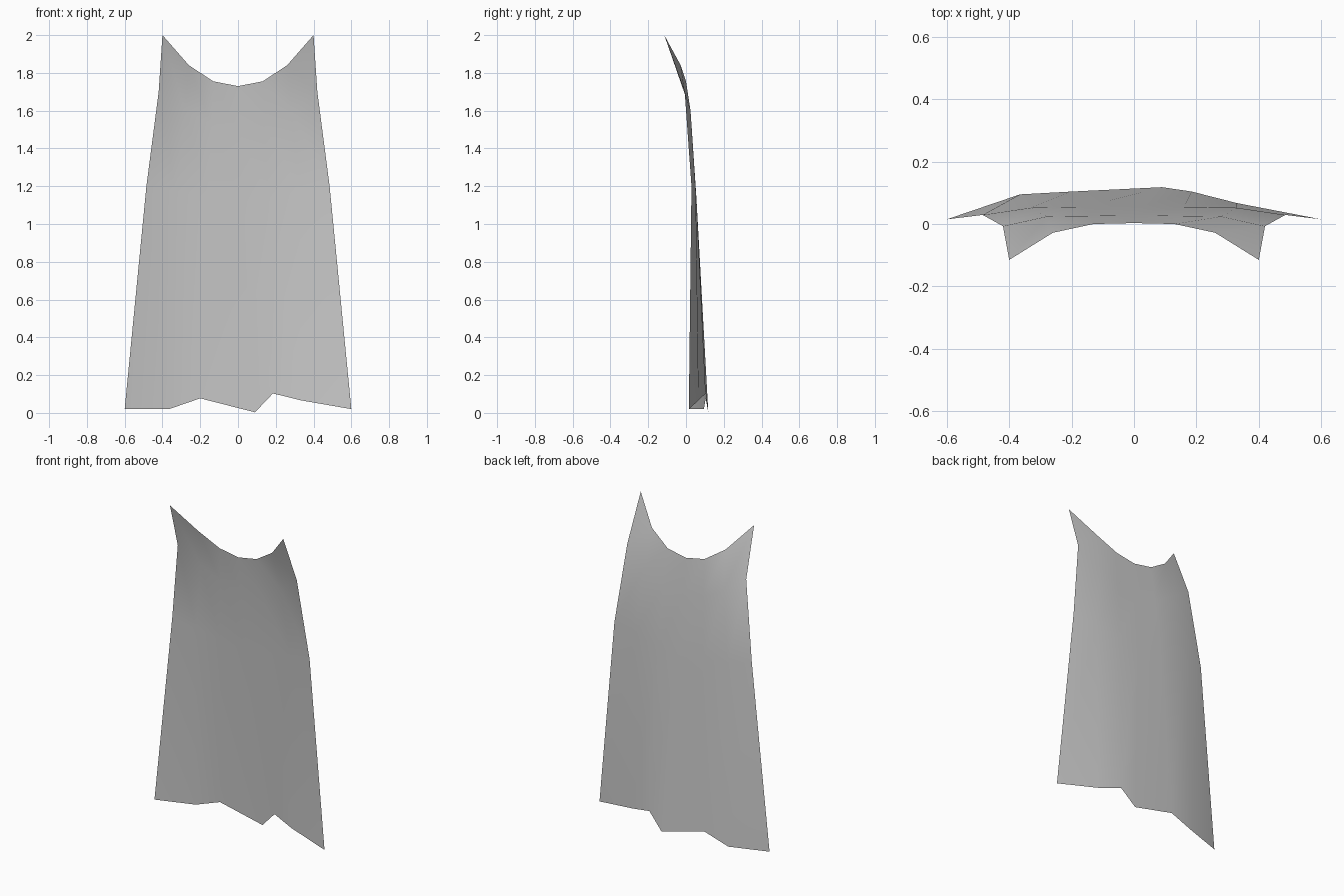
import bpy
import bmesh

old = bpy.data.objects.get("Cube")
if old:
    bpy.data.objects.remove(old, do_unlink=True)

grey = bpy.data.materials.new("plain_grey")
grey.use_nodes = True
colour = (0.6, 0.6, 0.6, 1)
grey.diffuse_color = colour
grey.node_tree.nodes["Principled BSDF"].inputs["Base Color"].default_value = colour

# Neckline, shoulder and waist: centre-to-edge half profiles, mirrored in x
half_rows = [
    [(0, 0.003, 1.73), (0.13, 0, 1.755), (0.26, -0.028, 1.84), (0.40, -0.115, 2.0)],
    [(0, 0.028, 1.50), (0.14, 0.026, 1.53), (0.28, 0.024, 1.60), (0.42, -0.007, 1.70)],
    [(0.02, 0.055, 1.12), (0.16, 0.055, 1.14), (0.33, 0.052, 1.17), (0.485, 0.029, 1.20)],
]
rows = [[(-x, y, z) for x, y, z in reversed(h[1:])] + h for h in half_rows]

# Ragged hem, uneven from side to side
rows.append([(-0.6, 0.015, 0.02), (-0.365, 0.095, 0.02), (-0.2, 0.104, 0.077),
             (0.09, 0.118, 0.003), (0.185, 0.104, 0.103), (0.33, 0.067, 0.067),
             (0.6, 0.015, 0.02)])

# Cloth sheet spanning the rows
bm = bmesh.new()
grid = [[bm.verts.new(p) for p in row] for row in rows]
for upper, lower in zip(grid, grid[1:]):
    for i in range(len(upper) - 1):
        bm.faces.new((upper[i], lower[i], lower[i + 1], upper[i + 1]))
for face in bm.faces:
    face.smooth = True
mesh = bpy.data.meshes.new("cape")
bm.to_mesh(mesh)
bm.free()
mesh.materials.append(grey)
cape = bpy.data.objects.new("cape", mesh)
bpy.context.collection.objects.link(cape)
